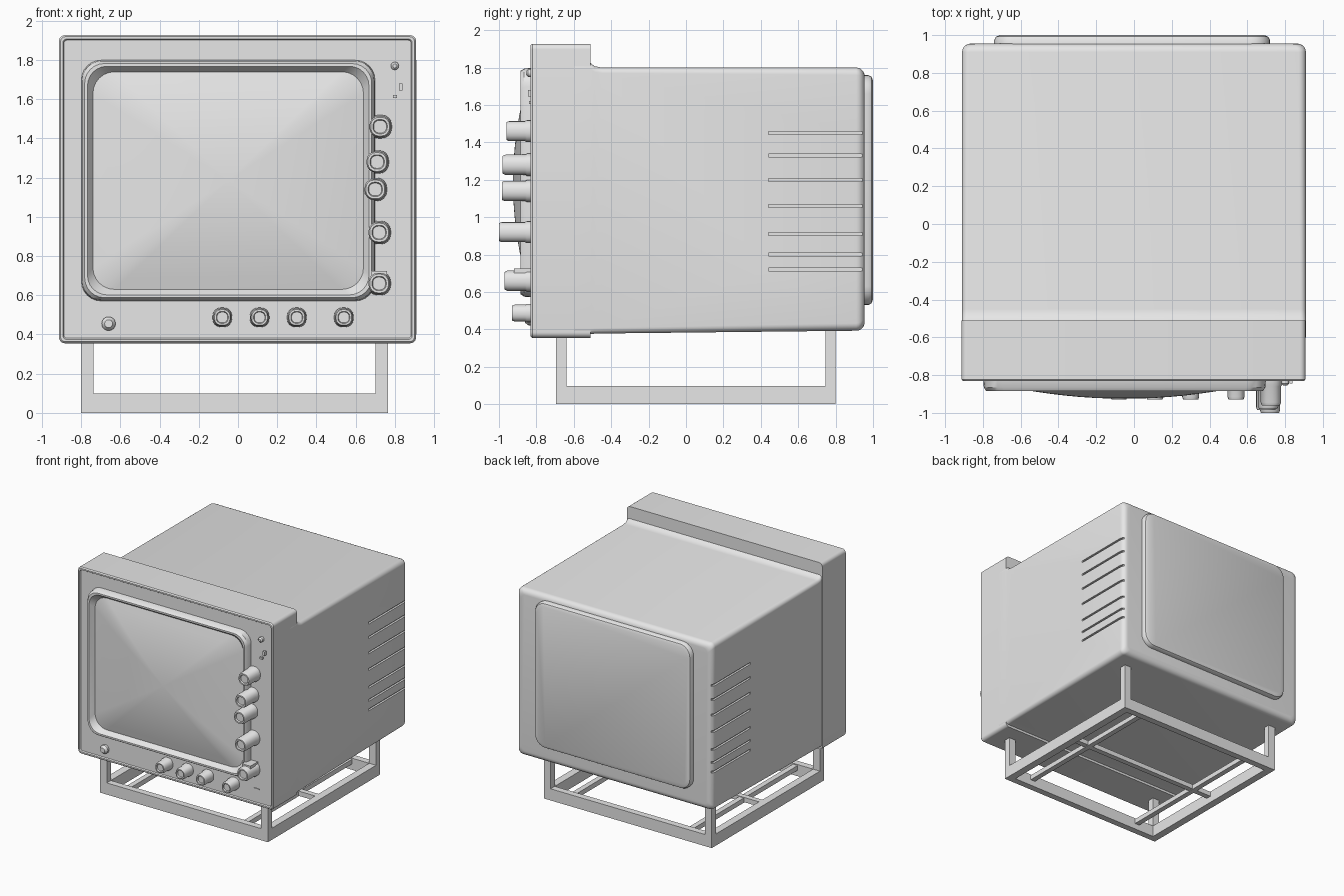
import bpy, bmesh, math

cube = bpy.data.objects.get("Cube")
if cube:
    bpy.data.objects.remove(cube, do_unlink=True)

grey = bpy.data.materials.new("plain grey")
grey.use_nodes = True
grey.diffuse_color = (0.8, 0.8, 0.8, 1)
grey.node_tree.nodes["Principled BSDF"].inputs["Base Color"].default_value = grey.diffuse_color


def finish(bm, name):
    bmesh.ops.recalc_face_normals(bm, faces=bm.faces)
    mesh = bpy.data.meshes.new(name)
    bm.to_mesh(mesh)
    bm.free()
    mesh.materials.append(grey)
    obj = bpy.data.objects.new(name, mesh)
    bpy.context.collection.objects.link(obj)
    return obj


def smooth(obj):
    bpy.ops.object.select_all(action='DESELECT')
    obj.select_set(True)
    bpy.context.view_layer.objects.active = obj
    bpy.ops.object.shade_smooth_by_angle(angle=math.radians(32))


def outline(x0, x1, z0, z1, r, steps=6):
    """Rounded rectangle in the x-z plane."""
    pts = []
    corners = ((x1 - r, z1 - r), (x0 + r, z1 - r), (x0 + r, z0 + r), (x1 - r, z0 + r))
    for q, (cx, cz) in enumerate(corners):
        for i in range(steps + 1):
            a = math.pi / 2 * (q + i / steps)
            pts.append((cx + r * math.cos(a), cz + r * math.sin(a)))
    return pts


def loft(name, sections, steps=6):
    """Skin rounded rectangles (x0, x1, z0, z1, radius, y), capped at both ends."""
    bm = bmesh.new()
    rings = [[bm.verts.new((x, s[5], z)) for x, z in outline(*s[:5], steps)]
             for s in sections]
    n = len(rings[0])
    for a, b in zip(rings, rings[1:]):
        for i in range(n):
            j = (i + 1) % n
            bm.faces.new((a[i], a[j], b[j], b[i]))
    bm.faces.new(rings[0])
    bm.faces.new(rings[-1])
    obj = finish(bm, name)
    smooth(obj)
    return obj


def inset(rect, d, y, r):
    x0, x1, z0, z1 = rect
    return (x0 + d, x1 - d, z0 + d, z1 - d, r, y)


def box(name, x0, x1, y0, y1, z0, z1):
    bm = bmesh.new()
    bmesh.ops.create_cube(bm, size=1)
    for v in bm.verts:
        v.co = (x1 if v.co.x > 0 else x0, y1 if v.co.y > 0 else y0, z1 if v.co.z > 0 else z0)
    return finish(bm, name)


# Cabinet body with a rounded back and a small cove behind the bezel
body_sections = [(-.91, .91, .375, 1.825, .03, -.6), (-.91, .91, .375, 1.825, .03, -.51),
                 (-.91, .91, .377, 1.807, .03, -.49), (-.91, .91, .378, 1.80, .03, -.45)]
for i in range(6):
    a = math.pi / 2 * i / 5
    d = .045 * (1 - math.cos(a))
    body_sections.append(inset((-.91, .91, .393, 1.80), d, .91 + .045 * math.sin(a), .04))
body = loft("cabinet_body", body_sections)

# Vent slots cut into both sides and round the back corners
for side in (-1, 1):
    for z in (1.45, 1.33, 1.20, 1.06, .91, .80, .72):
        xs = sorted((side * .893, side * .95))
        cutter = box("vent_cutter", *xs, .44, 1.0, z - .008, z + .008)
        cutter.hide_render = True
        mod = body.modifiers.new("vent", 'BOOLEAN')
        mod.operation = 'DIFFERENCE'
        mod.solver = 'EXACT'
        mod.object = cutter
        bpy.context.view_layer.objects.active = body
        bpy.ops.object.modifier_apply(modifier=mod.name)
        bpy.data.objects.remove(cutter, do_unlink=True)
smooth(body)

# Rear panel
rear = (-.74, .72, .53, 1.76)
loft("rear_panel", [inset(rear, 0, .94, .1), inset(rear, 0, .975, .1),
                    inset(rear, .01, .992, .09), inset(rear, .03, 1.0, .08)])

# Front bezel with a thin raised border
bezel = (-.913, .908, .355, 1.927)
loft("front_bezel", [inset(bezel, 0, -.51, .03), inset(bezel, 0, -.822, .03),
                     inset(bezel, .008, -.832, .025), inset(bezel, .02, -.832, .018),
                     inset(bezel, .026, -.822, .014)])

# Screen surround and domed tube in one skin
rim = (-.80, .70, .57, 1.80)
screen = [inset(rim, 0, -.81, .10), inset(rim, .005, -.865, .10), inset(rim, .018, -.885, .10),
          inset(rim, .032, -.885, .10), inset(rim, .06, -.845, .11)]
cx, cz, hw, hh = -.05, 1.185, .69, .555
for i in range(1, 10):
    t = 1 - i / 9.2
    screen.append((cx - hw * t, cx + hw * t, cz - hh * t, cz + hh * t,
                   .11 * t, -.845 - .08 * (1 - t ** 2)))
loft("screen", screen)


# Control knobs
def knob(name, x, z, r, front):
    def ring(k, y):
        q = r * k
        return (x - q, x + q, z - q, z + q, q * .85, y)
    loft(name, [ring(1.1, -.80), ring(1.1, -.85), ring(1, -.86), ring(1, front + .015),
                ring(.88, front), ring(.68, front), ring(.6, front + .012)], 4)


for x, z, front in ((.725, 1.46, -.96), (.71, 1.28, -.98), (.70, 1.14, -.985),
                    (.72, .92, -1.0), (.72, .66, -.97)):
    knob("side_knob", x, z, .054, front)
for x in (-.08, .11, .30, .54):
    knob("lower_knob", x, .487, .045, -.93)
box("knob_tab", .68, .76, -.92, -.82, .70, .725)

# Small button, lamps and marker
loft("power_button", [(-.695, -.625, .42, .49, .034, -.80), (-.695, -.625, .42, .49, .034, -.84),
                      (-.68, -.64, .435, .475, .019, -.86)])
loft("indicator_lamp", [(.78, .82, 1.75, 1.79, .019, -.80), (.78, .82, 1.75, 1.79, .019, -.845),
                        (.79, .81, 1.76, 1.78, .009, -.855)])
box("upper_switch", .822, .84, -.845, -.80, 1.645, 1.68)
box("lower_switch", .79, .812, -.84, -.80, 1.605, 1.622)
box("bezel_marker", .73, .775, -.828, -.80, .49, .50)

# Stand: rectangular base, corner legs and cross rails
X0, X1, Y0, Y1 = -.80, .765, -.695, .80
W, D, H = .064, .055, .098
for name, y in (("front", Y0), ("back", Y1 - D)):
    box("stand_" + name + "_bar", X0, X1, y, y + D, 0, H)
    for side, x in (("right", X0), ("left", X1 - W)):
        box("stand_" + name + "_" + side + "_leg", x, x + W, y, y + D, H, .41)
for side, x in (("right", X0), ("left", X1 - W)):
    box("stand_" + side + "_bar", x, x + W, Y0 + D, Y1 - D, 0, H)
for x in (-.57, .52):
    box("stand_long_rail", x - .022, x + .022, Y0 + D, Y1 - D, .05, .09)
box("stand_cross_rail", X0 + W, X1 - W, .03, .075, .055, .095)
